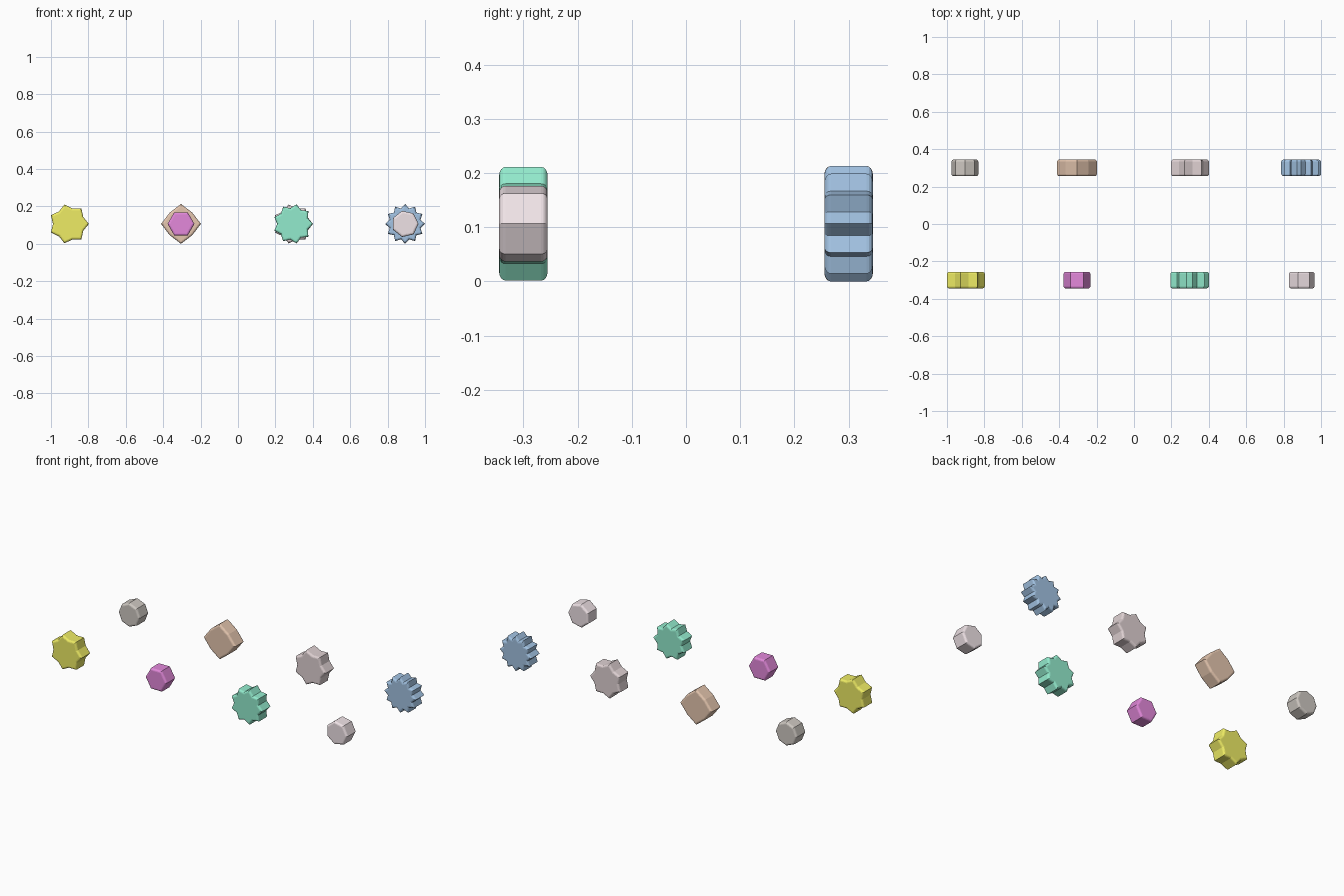
import bpy, bmesh, math

if "Cube" in bpy.data.objects:
    bpy.data.objects.remove(bpy.data.objects["Cube"])

R, R_SMALL, INNER = 0.1065, 0.0717, 0.8   # tip radius, polygon radius, star valley ratio
HALF, BEVEL = 0.0447, 0.012               # half thickness, rim rounding
X0, STEP, Y = -0.904, 0.5992, 0.3


def outline(points, star):
    """Regular polygon or star, first tip towards +x."""
    if not star:
        return [(R_SMALL * math.cos(2 * math.pi * i / points),
                 R_SMALL * math.sin(2 * math.pi * i / points)) for i in range(points)]
    return [((R if i % 2 == 0 else R * INNER) * math.cos(math.pi * i / points),
             (R if i % 2 == 0 else R * INNER) * math.sin(math.pi * i / points))
            for i in range(2 * points)]


def prism(name, points, star, column, y, color):
    bm = bmesh.new()
    front = bm.faces.new([bm.verts.new((x, -HALF, z)) for x, z in outline(points, star)])
    ext = bmesh.ops.extrude_face_region(bm, geom=[front])
    back = [v for v in ext["geom"] if isinstance(v, bmesh.types.BMVert)]
    bmesh.ops.translate(bm, verts=back, vec=(0, 2 * HALF, 0))
    bmesh.ops.recalc_face_normals(bm, faces=bm.faces)
    # round the rims of both end caps
    rims = [e for e in bm.edges if abs(e.verts[0].co.y - e.verts[1].co.y) < 1e-6]
    bmesh.ops.bevel(bm, geom=rims, offset=BEVEL, segments=4, profile=0.5, affect='EDGES')
    mesh = bpy.data.meshes.new(name)
    bm.to_mesh(mesh)
    bm.free()
    mat = bpy.data.materials.new(name + "_paint")
    mat.diffuse_color = (*color, 1)
    mat.use_nodes = True
    mat.node_tree.nodes["Principled BSDF"].inputs["Base Color"].default_value = mat.diffuse_color
    mesh.materials.append(mat)
    ob = bpy.data.objects.new(name, mesh)
    ob.location = (X0 + column * STEP, y, R)
    bpy.context.collection.objects.link(ob)


# front row
prism("yellow_seven_point_star", 7, True, 0, -Y, (0.86, 0.84, 0.13))
prism("magenta_hexagon", 6, False, 1, -Y, (0.77, 0.25, 0.71))
prism("green_nine_point_star", 9, True, 2, -Y, (0.29, 0.83, 0.61))
prism("pink_heptagon", 7, False, 3, -Y, (0.86, 0.76, 0.79))
# back row
prism("grey_octagon", 8, False, 0, Y, (0.62, 0.58, 0.54))
prism("brown_four_point_star", 4, True, 1, Y, (0.79, 0.57, 0.43))
prism("mauve_seven_point_star", 7, True, 2, Y, (0.74, 0.64, 0.65))
prism("blue_twelve_point_star", 12, True, 3, Y, (0.36, 0.54, 0.76))
